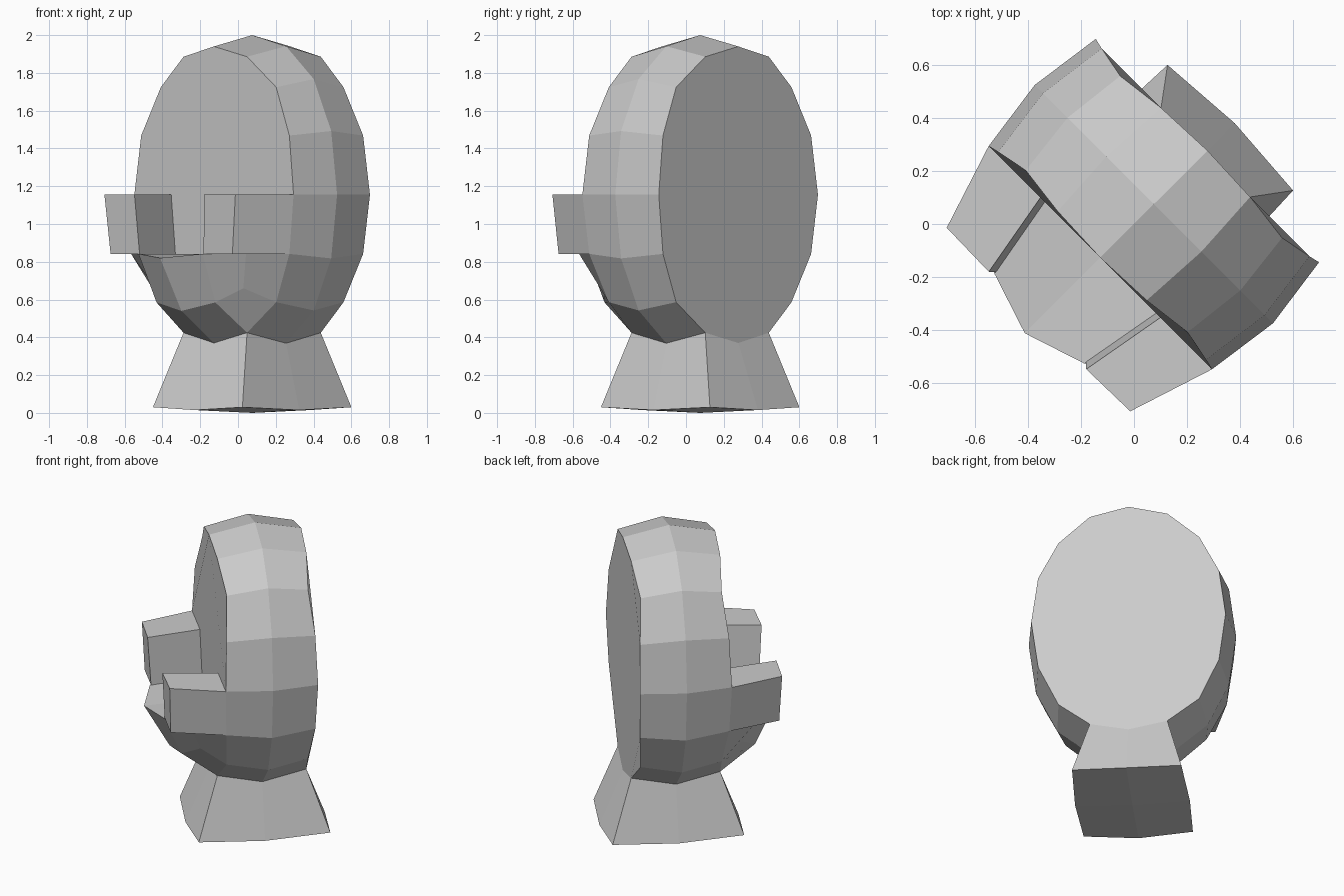
import bpy, bmesh
from math import sin, cos, pi, radians

if "Cube" in bpy.data.objects:
    bpy.data.objects.remove(bpy.data.objects["Cube"])

CZ, CY = 1.155, 0.106      # centre height and depth of the egg shell


def make(name, verts, faces, mirror=False):
    """Local frame: x = sideways, y = depth (back is +y); whole chair turned 45 degrees."""
    bm = bmesh.new()
    vs = [bm.verts.new(v) for v in verts]
    for f in faces:
        bm.faces.new([vs[i] for i in f])
    bmesh.ops.recalc_face_normals(bm, faces=bm.faces)
    me = bpy.data.meshes.new(name)
    bm.to_mesh(me)
    bm.free()
    ob = bpy.data.objects.new(name, me)
    bpy.context.collection.objects.link(ob)
    ob.rotation_euler.z = radians(-45)
    if mirror:
        mod = ob.modifiers.new("Mirror", 'MIRROR')
        mod.use_clip = True
    return ob


def ring_point(i, side):
    """Point i of 16 on the shell ring: side -1 front, 0 middle, 1 back."""
    t = 2 * pi * i / 16
    c, s = cos(t), sin(t)
    a, b = (0.596, 0.785) if side else (0.636, 0.845)
    depth = 0.252 + 0.034 * abs(cos(2 * t))
    return (a * c * (1 + 0.05 * s * s), CY + side * depth,
            CZ + b * s * (1 + 0.05 * c * c))


# Egg shell: three 16-sided rings, full back cap, front cap down to the seat
verts = [ring_point(i, s) for s in (-1, 0, 1) for i in range(16)]
faces = []
for r in (0, 16):
    for i in range(16):
        if i not in (11, 12):          # pedestal joins here
            j = (i + 1) % 16
            faces.append((r + i, r + j, r + 16 + j, r + 16 + i))
faces.append(tuple(range(32, 48)))
faces.append((15,) + tuple(range(0, 10)))
make("shell", verts, faces)

# Seat bowl: right half, back edge row and front edge row
f15, f14, f13, f12 = (ring_point(i, -1) for i in (15, 14, 13, 12))
zs = f15[2]
seat_verts = [
    (0, -0.165, zs), (0.30, -0.163, zs), f15,                      # rim, back
    (0, -0.583, 0.82), (0.24, -0.505, zs), (0.43, -0.37, zs),      # rim, front
    f12, f13, f14,                                                 # underside, back
    (0, -0.424, 0.54), (0.22, -0.39, 0.585), (0.33, -0.29, 0.66),  # underside, front
]
seat_faces = [(0, 1, 4, 3), (3, 4, 10, 9), (4, 5, 11, 10),
              (9, 10, 7, 6), (10, 11, 8, 7), (5, 2, 8, 11)]
make("seat", seat_verts, seat_faces, mirror=True)

# Armrests
f0 = ring_point(0, -1)
arm_verts = [
    f15, (0.30, -0.163, zs), (0.24, -0.497, zs), (0.456, -0.498, zs),
    f0, (0.32, -0.18, CZ), (0.26, -0.515, CZ), (0.49, -0.51, CZ),
]
arm_faces = [(0, 1, 2, 3), (4, 5, 6, 7), (1, 2, 6, 5), (2, 3, 7, 6), (3, 0, 4, 7)]
make("armrest", arm_verts, arm_faces, mirror=True)

# Pedestal: eight-point flared skirt with a slightly domed underside
loop = [(-1, -1), (0, -1), (1, -1), (1, 0), (1, 1), (0, 1), (-1, 1), (-1, 0)]
ped = [ring_point(12 + sx, sy) for sx, sy in loop]
for sx, sy in loop:
    corner = sx and sy
    ped.append((sx * (0.335 if corner else 0.352),
                CY + sy * (0.408 if corner else 0.432),
                0.03 if corner else 0.015))
ped.append((0, CY, 0))
ped_faces = [(i, (i + 1) % 8, 8 + (i + 1) % 8, 8 + i) for i in range(8)]
ped_faces += [(16, 8 + (k - 1) % 8, 8 + k, 8 + k + 1) for k in (0, 2, 4, 6)]
make("pedestal", ped, ped_faces)
